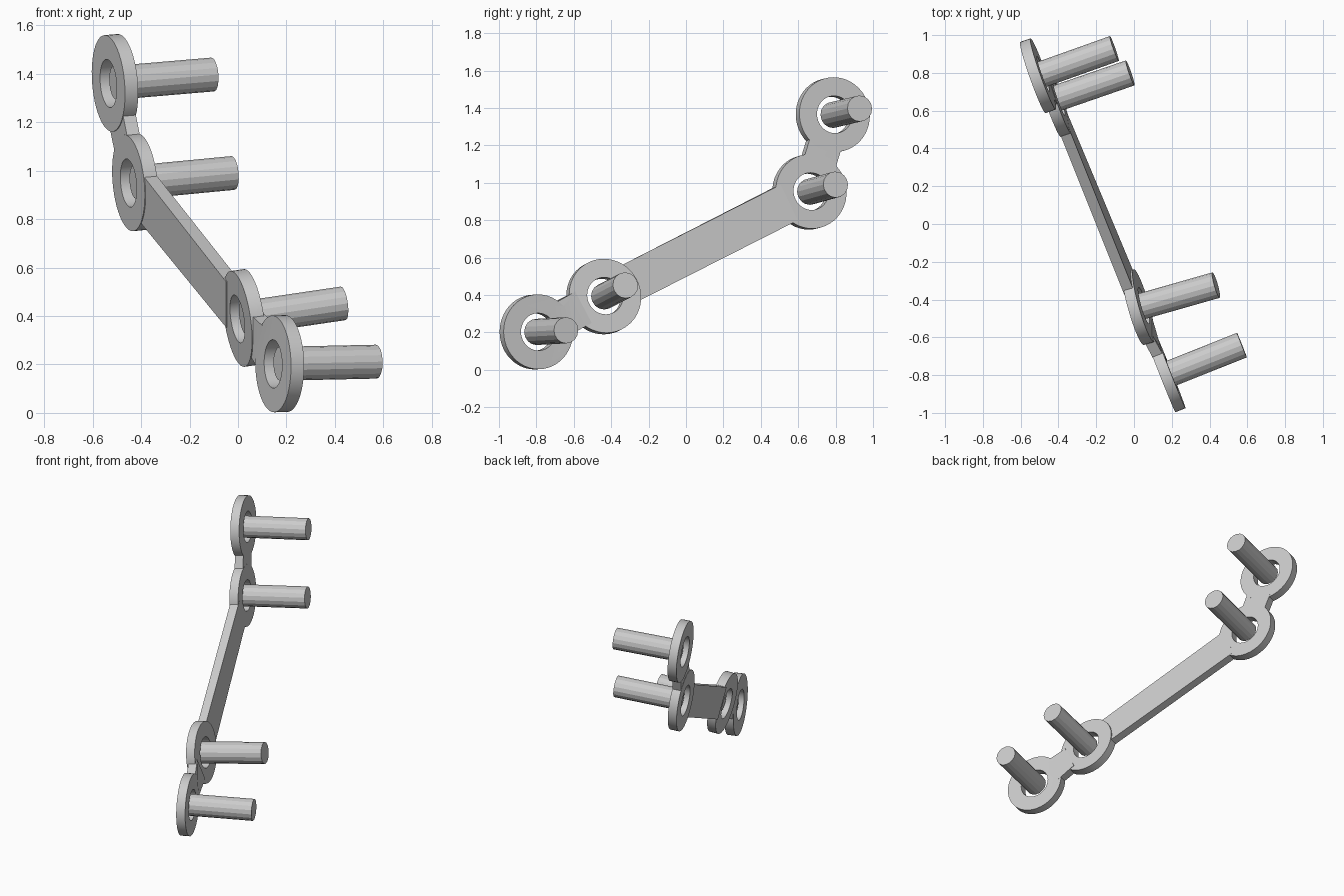
import bpy
import bmesh
from mathutils import Vector

cube = bpy.data.objects.get("Cube")
if cube:
    bpy.data.objects.remove(cube, do_unlink=True)

THICK = 0.058
RING_R, HOLE_R = 0.2, 0.1
PEG_R, PEG_LEN = 0.07, 0.43

# Ring centres on the plate's middle plane, with the axis of each ring and peg
STATIONS = [
    (Vector((0.172, -0.80, 0.203)), Vector((0.93, 0.37, 0.02)).normalized()),
    (Vector((0.025, -0.44, 0.392)), Vector((0.95, 0.27, 0.14)).normalized()),
    (Vector((-0.425, 0.66, 0.952)), Vector((0.94, 0.325, 0.09)).normalized()),
    (Vector((-0.508, 0.785, 1.363)), Vector((0.94, 0.335, 0.08)).normalized()),
]
BAR_WIDTHS = [0.19, 0.212, 0.185]


def add_object(name, bm):
    bmesh.ops.recalc_face_normals(bm, faces=bm.faces)
    mesh = bpy.data.meshes.new(name)
    bm.to_mesh(mesh)
    bm.free()
    obj = bpy.data.objects.new(name, mesh)
    bpy.context.collection.objects.link(obj)
    return obj


def cylinder(name, middle, axis, radius, depth, sides):
    bm = bmesh.new()
    bmesh.ops.create_cone(bm, cap_ends=True, segments=sides,
                          radius1=radius, radius2=radius, depth=depth)
    obj = add_object(name, bm)
    obj.rotation_mode = 'QUATERNION'
    obj.rotation_quaternion = axis.to_track_quat('Z', 'Y')
    obj.location = middle
    return obj


def bar(name, start, end, width):
    """Flat strut whose ends follow the tilt of the two rings it joins."""
    (p, n0), (q, n1) = start, end
    along = (q - p).normalized()
    bm = bmesh.new()
    loops = []
    for point, normal in ((p + along * 0.14, n0), (q - along * 0.14, n1)):
        side = normal.cross(along).normalized()
        up = along.cross(side).normalized()
        loops.append([bm.verts.new(point + side * a * width / 2 + up * b * THICK * 0.48)
                      for a, b in ((-1, -1), (1, -1), (1, 1), (-1, 1))])
    first, last = loops
    for i in range(4):
        j = (i + 1) % 4
        bm.faces.new((first[i], first[j], last[j], last[i]))
    bm.faces.new(first)
    bm.faces.new(last)
    return add_object(name, bm)


def boolean(target, tool, operation):
    mod = target.modifiers.new(tool.name, 'BOOLEAN')
    mod.operation = operation
    mod.solver = 'EXACT'
    mod.object = tool
    bpy.ops.object.select_all(action='DESELECT')
    bpy.context.view_layer.objects.active = target
    target.select_set(True)
    bpy.ops.object.modifier_apply(modifier=mod.name)
    bpy.data.objects.remove(tool, do_unlink=True)


# Rings and struts fused into one plate
discs = [cylinder(f"ring_{i + 1}", c, n, RING_R, THICK, 48)
         for i, (c, n) in enumerate(STATIONS)]
bars = [bar(f"strut_{i + 1}", STATIONS[i], STATIONS[i + 1], w)
        for i, w in enumerate(BAR_WIDTHS)]
bpy.context.view_layer.update()
plate = discs[0]
plate.name = "plate"
for part in bars + discs[1:]:
    boolean(plate, part, 'UNION')

# Screw holes
for i, (c, n) in enumerate(STATIONS):
    cutter = cylinder(f"hole_cutter_{i + 1}", c, n, HOLE_R, THICK * 3, 40)
    cutter.hide_render = True
    bpy.context.view_layer.update()
    boolean(plate, cutter, 'DIFFERENCE')

bpy.ops.object.select_all(action='DESELECT')
plate.select_set(True)
bpy.context.view_layer.objects.active = plate
bpy.ops.object.shade_smooth_by_angle(angle=0.5)

# Pegs starting inside the holes, with faceted sides
for i, (c, n) in enumerate(STATIONS):
    cylinder(f"peg_{i + 1}", c + n * PEG_LEN / 2, n, PEG_R, PEG_LEN, 16)
